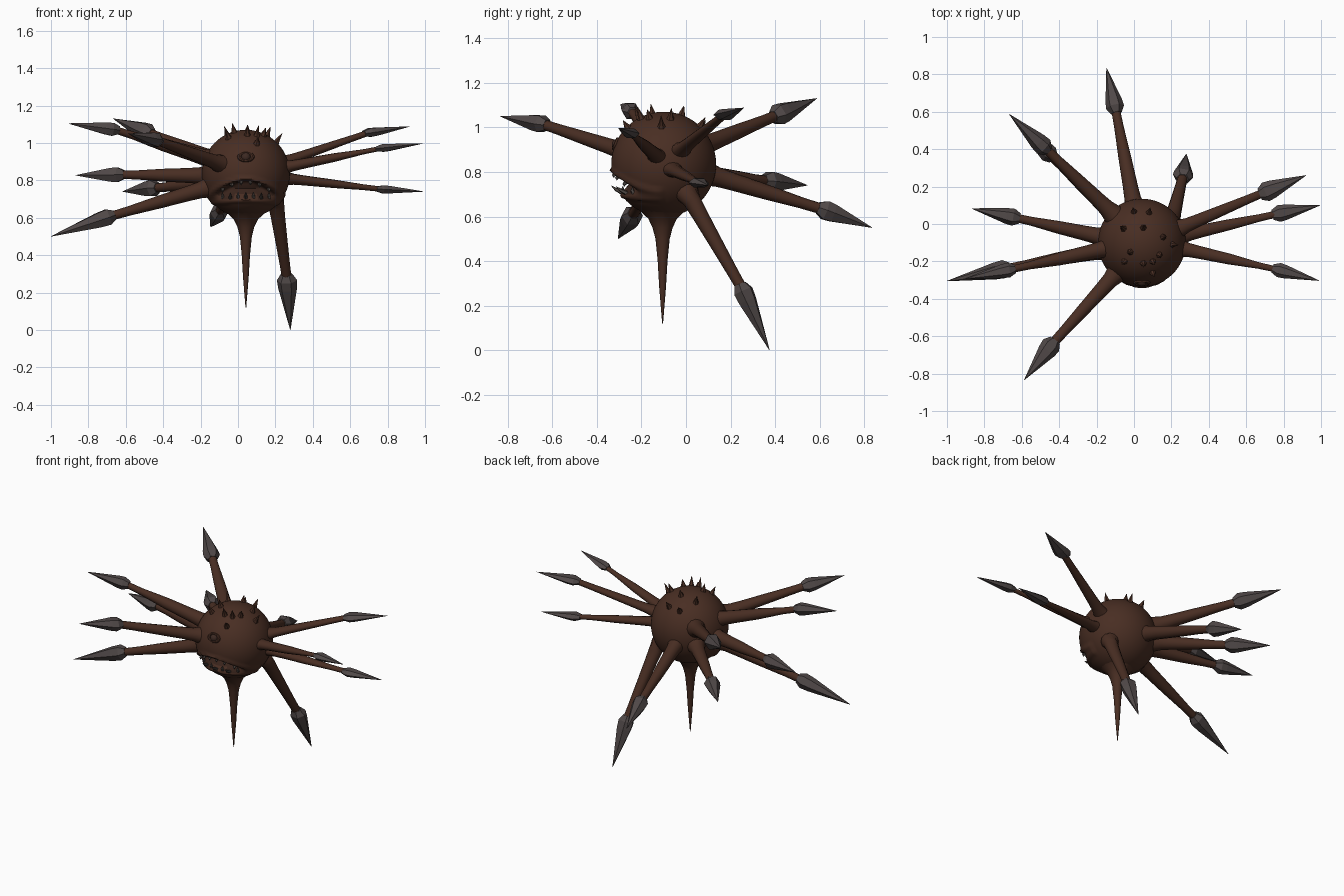
import bpy, bmesh, math
from mathutils import Vector

if "Cube" in bpy.data.objects:
    bpy.data.objects.remove(bpy.data.objects["Cube"])

C = Vector((0.042, -0.10, 0.835))   # body centre
R = 0.235


def mat(name, col):
    m = bpy.data.materials.new(name)
    m.diffuse_color = (*col, 1)
    m.use_nodes = True
    m.node_tree.nodes["Principled BSDF"].inputs["Base Color"].default_value = m.diffuse_color
    return m


HIDE = mat("brown hide", (0.066, 0.027, 0.0165))
BLADE = mat("dark grey blade", (0.080, 0.065, 0.064))
MOUTH = mat("dark mouth", (0.040, 0.017, 0.011))
TOOTH = mat("dull grey tooth", (0.075, 0.062, 0.055))
EYE = mat("dark eye", (0.045, 0.022, 0.016))


def finish(name, bm, mats, smooth=None):
    bmesh.ops.recalc_face_normals(bm, faces=bm.faces)
    me = bpy.data.meshes.new(name)
    bm.to_mesh(me)
    bm.free()
    for m in mats:
        me.materials.append(m)
    ob = bpy.data.objects.new(name, me)
    bpy.context.collection.objects.link(ob)
    if smooth:
        bpy.context.view_layer.objects.active = ob
        ob.select_set(True)
        bpy.ops.object.shade_smooth_by_angle(angle=math.radians(smooth))
        ob.select_set(False)
    return ob


def loft(bm, points, radii, sides, flat=1.0):
    """Join rings placed along a path; flat squashes them vertically."""
    rings = []
    for i, (p, r) in enumerate(zip(points, radii)):
        d = (points[min(i + 1, len(points) - 1)] - points[max(i - 1, 0)]).normalized()
        ref = Vector((0, 0, 1)) if abs(d.z) < 0.98 else Vector((0, 1, 0))
        s = d.cross(ref).normalized()
        u = s.cross(d) * flat
        rings.append([bm.verts.new(p + r * (s * math.cos(a) + u * math.sin(a)))
                      for a in (math.tau * k / sides for k in range(sides))])
    for a, b in zip(rings, rings[1:]):
        for k in range(sides):
            n = (k + 1) % sides
            bm.faces.new((a[k], a[n], b[n], b[k]))
    bm.faces.new(rings[0])
    bm.faces.new(rings[-1])


# Round body with a sunken mouth and slightly raised lips
bm = bmesh.new()
bmesh.ops.create_uvsphere(bm, u_segments=72, v_segments=56, radius=R)


def mouth_d(p):
    u = p.x / 0.165
    w = (p.z + 0.085 + 0.035 * u * u) / 0.046
    return u * u + w * w if p.y < 0 else 9


for f in bm.faces:
    f.material_index = int(mouth_d(f.calc_center_median()) < 0.9)
for v in bm.verts:
    d = mouth_d(v.co)
    n = v.co.normalized()
    if d < 1:
        v.co -= n * 0.07 * min(1, (1 - d) * 1.8)
    elif d < 2.2:
        v.co += n * 0.009 * math.sin(math.pi * (d - 1) / 1.2)
bmesh.ops.translate(bm, verts=bm.verts, vec=C)
finish("body", bm, [HIDE, MOUTH], 60)

# Pointed tail below the body
bm = bmesh.new()
prof = [(0.66, 0.145), (0.62, 0.095), (0.59, 0.064), (0.55, 0.045), (0.50, 0.032),
        (0.40, 0.022), (0.28, 0.015), (0.12, 0.002)]
loft(bm, [Vector((C.x, C.y - 0.005, z)) for z, r in prof], [r for z, r in prof], 16)
finish("tail", bm, [HIDE], 60)

# Tentacles: root, neck, tip, blade radius, flatness
LEFT = [
    ((0.0, 0.10, 0.79), (-0.10, 0.62, 0.63), (-0.147, 0.835, 0.55), 0.049, 1),
    ((-0.12, 0.06, 0.91), (-0.48, 0.41, 1.055), (-0.667, 0.587, 1.13), 0.051, 1),
    ((-0.12, 0.06, 0.79), (-0.45, 0.37, 0.758), (-0.617, 0.545, 0.74), 0.049, 1),
    ((-0.17, -0.07, 0.825), (-0.64, 0.035, 0.83), (-0.868, 0.083, 0.827), 0.046, 1),
    ((-0.16, -0.14, 0.76), (-0.69, -0.24, 0.605), (-1.0, -0.305, 0.50), 0.049, 1),
    ((-0.14, -0.13, 0.91), (-0.665, -0.245, 1.072), (-0.906, -0.293, 1.104), 0.040, 1),
    ((-0.10, -0.27, 0.89), (-0.44, -0.645, 1.015), (-0.587, -0.834, 1.05), 0.053, 0.8)]
RIGHT = [
    ((0.25, -0.13, 0.87), (0.77, -0.245, 0.972), (0.99, -0.303, 0.997), 0.039, 0.6),
    ((0.26, -0.06, 0.81), (0.77, 0.055, 0.752), (0.995, 0.10, 0.74), 0.045, 0.55),
    ((0.25, -0.02, 0.90), (0.70, 0.17, 1.055), (0.92, 0.26, 1.088), 0.053, 0.5),
    ((0.20, 0.01, 0.70), (0.262, 0.255, 0.27), (0.28, 0.375, 0.0), 0.055, 0.85)]
for i, (root, neck, tip, hr, flat) in enumerate(LEFT + RIGHT):
    root, neck, tip = Vector(root), Vector(neck), Vector(tip)
    axis = neck - root
    inner = root.lerp(C, 0.35)
    thin = 0.85 if flat < 0.7 else 1.0
    pts = [inner, root] + [root + axis * t for t in (0.08, 0.2, 0.5, 0.8, 1.0)]
    rad = [0.075, 0.054, 0.044, 0.040, 0.034, 0.52 * hr, 0.48 * hr]
    bm = bmesh.new()
    loft(bm, pts, [r * thin for r in rad], 12, (1 + flat) / 2)
    finish("tentacle_%d" % (i + 1), bm, [HIDE], 50)
    # Faceted blade at the end
    d = (tip - neck).normalized()
    bm = bmesh.new()
    loft(bm, [neck - d * 0.03, neck + d * 0.005, neck.lerp(tip, 0.18), tip],
         [0.6 * hr, hr, 0.92 * hr, 0.001], 6, flat)
    finish("blade_%d" % (i + 1), bm, [BLADE])

# Small thorns over the crown
bm = bmesh.new()
THORNS = [(0.0, 0.065), (0.08, 0.06), (-0.055, -0.025), (0.05, -0.02), (0.155, -0.07),
          (0.205, -0.11), (0.135, -0.165), (-0.02, -0.15), (0.05, -0.21), (0.10, -0.26),
          (-0.05, -0.20), (0.10, -0.20)]
for i, (x, y) in enumerate(THORNS):
    o = Vector((x - C.x, y - C.y, 0))
    o.z = math.sqrt(max(R * R - o.length_squared, 0.001))
    n = (o.normalized() + Vector((0, 0, 0.35))).normalized()
    p = C + o
    h = 0.042 + 0.008 * (i % 3)
    loft(bm, [p - n * 0.012, p + n * 0.012, p + n * h], [0.022, 0.013, 0.001], 6)
finish("thorns", bm, [HIDE])

# Single eye: round lid and ball
ed = Vector((0, -0.92, 0.39)).normalized()
rot = ed.to_track_quat('Z', 'Y')
bpy.ops.mesh.primitive_torus_add(major_radius=0.032, minor_radius=0.010, major_segments=24,
                                 minor_segments=8, location=C + ed * (R - 0.003))
lid = bpy.context.object
lid.name = "eyelid"
lid.rotation_euler = rot.to_euler()
lid.scale = (1.1, 0.75, 1)
lid.data.materials.append(HIDE)
bpy.ops.object.shade_smooth_by_angle()
bpy.ops.mesh.primitive_uv_sphere_add(radius=0.026, segments=20, ring_count=12,
                                     location=C + ed * (R - 0.010))
ball = bpy.context.object
ball.name = "eyeball"
ball.data.materials.append(EYE)
bpy.ops.object.shade_smooth_by_angle()

# Short upper teeth and longer, outward lower teeth
bm = bmesh.new()
for s, count, length in ((1, 6, 0.022), (-1, 7, 0.034)):
    for i in range(count):
        u = -0.8 + 1.6 * i / (count - 1)
        x = u * 0.155
        z = -0.085 - 0.035 * u * u + s * 0.046 * math.sqrt(1 - u * u)
        y = -math.sqrt(R * R - x * x - z * z)
        p = C + Vector((x, y + 0.015, z))
        out = -0.055 if s < 0 and i % 2 else -0.008
        tip = p + Vector((0, out, -s * length))
        loft(bm, [p, p.lerp(tip, 0.5) + Vector((0, -0.006, 0)), tip],
             [0.011, 0.008, 0.001], 5)
finish("teeth", bm, [TOOTH])
